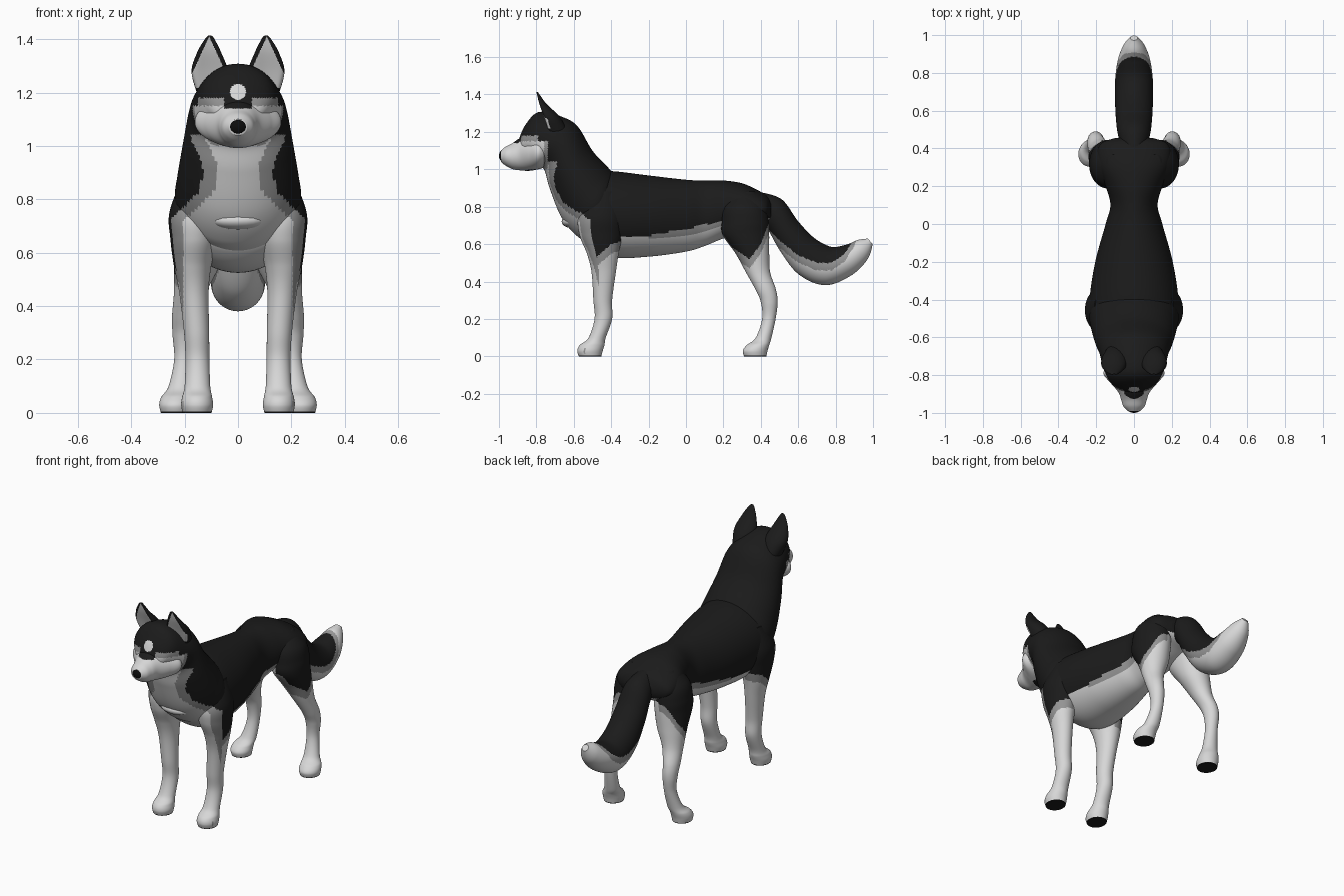
import bpy, bmesh, math
from mathutils import Vector

if "Cube" in bpy.data.objects:
    bpy.data.objects.remove(bpy.data.objects["Cube"])

SEGMENTS, STEPS = 96, 14
BLACK, GREY, WHITE, NOSE = range(4)


def material(name, value):
    m = bpy.data.materials.new(name)
    m.use_nodes = True
    m.diffuse_color = (value, value, value, 1)
    shader = next(n for n in m.node_tree.nodes if n.type == 'BSDF_PRINCIPLED')
    shader.inputs["Base Color"].default_value = m.diffuse_color
    shader.inputs["Roughness"].default_value = 0.9
    return m


MATERIALS = [material("black fur", .011), material("grey fur", .3),
             material("white fur", .68), material("nose black", .004)]


def level(curve, t):
    """Piecewise linear lookup along a list of (t, value) points."""
    if t <= curve[0][0]:
        return curve[0][1]
    for (t0, v0), (t1, v1) in zip(curve, curve[1:]):
        if t <= t1:
            return v0 + (v1 - v0) * (t - t0) / (t1 - t0)
    return curve[-1][1]


def smooth_path(stations):
    """Catmull-Rom interpolation of all station values."""
    pts = [Vector(s) for s in stations]
    pts = [pts[0]] + pts + [pts[-1]]
    out = []
    for a, b, c, d in zip(pts, pts[1:], pts[2:], pts[3:]):
        for k in range(STEPS):
            t = k / STEPS
            out.append(b + (c - a) * (t / 2) + (a * 2 - b * 5 + c * 4 - d) * (t * t / 2)
                       + (b * 3 - a - c * 3 + d) * (t ** 3 / 2))
    return out + [pts[-1]]


def finish(bm, name, rule):
    bmesh.ops.recalc_face_normals(bm, faces=bm.faces)
    bm.normal_update()
    for f in bm.faces:
        f.material_index = rule(f.calc_center_median(), f.normal)
    mesh = bpy.data.meshes.new(name)
    bm.to_mesh(mesh)
    bm.free()
    for m in MATERIALS:
        mesh.materials.append(m)
    ob = bpy.data.objects.new(name, mesh)
    bpy.context.collection.objects.link(ob)
    bpy.ops.object.select_all(action='DESELECT')
    ob.select_set(True)
    bpy.context.view_layer.objects.active = ob
    bpy.ops.object.shade_smooth_by_angle(angle=math.radians(50))


def loft(name, stations, rule, side=1, dent=0):
    """Skin ellipses (x, y, z, half width, half depth, pitch in degrees)."""
    bm = bmesh.new()
    rings = []
    for x, y, z, a, b, pitch in smooth_path(stations):
        p = math.radians(pitch)
        ring = []
        for i in range(SEGMENTS):
            t = math.tau * i / SEGMENTS
            v = b * math.cos(t)
            if v < 0:
                v *= 1 + dent * math.cos(t)
            ring.append(bm.verts.new((side * (x + a * math.sin(t)),
                                      y + v * math.cos(p), z + v * math.sin(p))))
        rings.append(ring)
    for r, s in zip(rings, rings[1:]):
        for i in range(SEGMENTS):
            j = (i + 1) % SEGMENTS
            bm.faces.new((r[i], r[j], s[j], s[i]))
    bm.faces.new(rings[0])
    bm.faces.new(rings[-1])
    finish(bm, name, rule)


def ellipsoid(name, centre, size, colour):
    bm = bmesh.new()
    bmesh.ops.create_uvsphere(bm, u_segments=20, v_segments=12, radius=1)
    for v in bm.verts:
        v.co = Vector(c + s * q for c, s, q in zip(centre, size, v.co))
    finish(bm, name, lambda p, n: colour)


# Coat markings
FLANK = [(-.6, .74), (-.55, .63), (-.48, .53), (-.4, .6), (-.3, .63),
         (0, .68), (.17, .72), (.45, .74)]
THIGH = [(.16, .7), (.25, .58), (.34, .52), (.4, .6), (.45, .73)]
TAIL = [(.42, .7), (.5, .62), (.6, .54), (.7, .5), (.78, .5), (.85, .55), (.9, .63), (.93, .75)]
BIB = [(.72, .205), (.78, .14), (.83, .09), (.9, .075), (.95, .085), (1.02, .12)]


def banded(height, band):
    return BLACK if height > 0 else GREY if height > -band else WHITE


def bib(p):
    return banded(abs(p.x) - level(BIB, p.z) - .055, .055)


def torso_rule(p, n):
    if n.z < -.5:
        return WHITE
    if p.y < -.5 and n.y < -.3:
        return bib(p)
    return banded(p.z - level(FLANK, p.y), .035)


def head_rule(p, n):
    x = abs(p.x)
    if p.z > 1 and p.y < -.74:
        if math.hypot(x, p.z - 1.203) < .03:
            return WHITE
        if p.z > 1.14 and x < .052:
            return BLACK
        if p.z > 1.15:
            return GREY if p.z < 1.18 and p.y < -.79 else BLACK
        return WHITE if p.y < -.76 else GREY
    if p.z < .8 and n.z < -.6:
        return WHITE
    return bib(p) if p.z < 1.04 and n.y < -.05 and n.z < .3 else BLACK


def leg_rule(curve, side):
    def rule(p, n):
        if p.z < .004:
            return BLACK
        if n.x * side < -.2 and p.z < .72:
            return WHITE
        if p.y < -.4 and n.y < -.35:
            return bib(p)
        return banded(p.z - level(curve, p.y), .05)
    return rule


def ear_rule(p, n):
    inside = abs(abs(p.x) - .108) < (1.41 - p.z) * .46
    return WHITE if n.y < -.2 and inside and p.z > 1.22 else BLACK


# Torso from chest to rump
loft("torso", [(0, y, z, a, b, 90) for y, z, a, b in [
    (-.58, .81, .14, .1), (-.52, .79, .225, .19), (-.4, .76, .235, .23),
    (-.2, .75, .205, .217), (0, .752, .15, .192), (.1, .765, .125, .175),
    (.2, .785, .15, .155), (.3, .79, .19, .135), (.38, .79, .195, .1),
    (.43, .785, .17, .075), (.455, .78, .1, .045)]], torso_rule)

# Chest, neck and skull in one sweep
loft("neck_and_skull", [(0, *s) for s in [
    (-.43, .75, .2, .17, 64), (-.48, .8, .235, .188, 58), (-.54, .875, .228, .182, 46),
    (-.615, 1, .207, .152, 41), (-.67, 1.115, .185, .146, 52),
    (-.74, 1.16, .167, .144, 56), (-.82, 1.185, .135, .125, 75),
    (-.87, 1.16, .09, .077, 82), (-.892, 1.15, .02, .02, 85)]], head_rule)

# Tuft at the base of the chest
ellipsoid("chest_tuft", (0, -.605, .72), (.1, .06, .035), WHITE)

# Muzzle with cheeks, and nose
loft("muzzle", [(0, y, z, a, b, 90) for y, z, a, b in [
    (-.74, 1.09, .13, .075), (-.79, 1.09, .162, .09), (-.84, 1.085, .125, .093),
    (-.89, 1.08, .083, .085), (-.93, 1.07, .068, .068), (-.965, 1.07, .056, .05),
    (-.99, 1.07, .034, .03)]], head_rule)
ellipsoid("nose", (0, -.978, 1.072), (.036, .022, .031), NOSE)

# Paired parts
for side, label in ((1, "left"), (-1, "right")):
    loft(label + "_ear", [(*s, 0) for s in [
        (.1, -.705, 1.2, .055, .075), (.106, -.737, 1.28, .068, .062),
        (.108, -.774, 1.35, .045, .028), (.106, -.793, 1.4, .018, .01),
        (.105, -.797, 1.413, .006, .005)]], ear_rule, side, .7)
    loft(label + "_front_leg", [(*s, 0) for s in [
        (.15, -.44, .88, .06, .08), (.165, -.455, .75, .092, .12),
        (.165, -.455, .65, .088, .115), (.17, -.445, .55, .07, .085),
        (.165, -.44, .45, .055, .065), (.155, -.445, .3, .047, .05),
        (.152, -.442, .2, .045, .047), (.152, -.475, .1, .048, .046),
        (.153, -.502, .06, .056, .066), (.153, -.513, .03, .06, .068),
        (.153, -.513, 0, .054, .06)]], leg_rule(FLANK, side), side)
    loft(label + "_hind_leg", [(*s, 0) for s in [
        (.1, .32, .88, .04, .05), (.125, .315, .8, .09, .11), (.135, .317, .72, .1, .125),
        (.14, .32, .65, .098, .125), (.155, .355, .55, .085, .09), (.18, .385, .45, .06, .065),
        (.2, .425, .36, .047, .055), (.203, .445, .29, .042, .045),
        (.203, .443, .2, .036, .036), (.215, .415, .1, .045, .042),
        (.23, .385, .06, .057, .06), (.234, .37, .03, .061, .066),
        (.234, .37, 0, .055, .06)]], leg_rule(THIGH, side), side)

# Bushy tail
loft("tail", [(0, *s) for s in [
    (.38, .81, .06, .07, 80), (.475, .757, .085, .09, 66), (.55, .645, .095, .092, 58),
    (.645, .535, .1, .105, 65), (.76, .483, .1, .104, 80), (.87, .515, .085, .083, 100),
    (.945, .57, .055, .058, 115), (.985, .615, .02, .02, 130)]],
    lambda p, n: banded(p.z - level(TAIL, p.y), .04))
